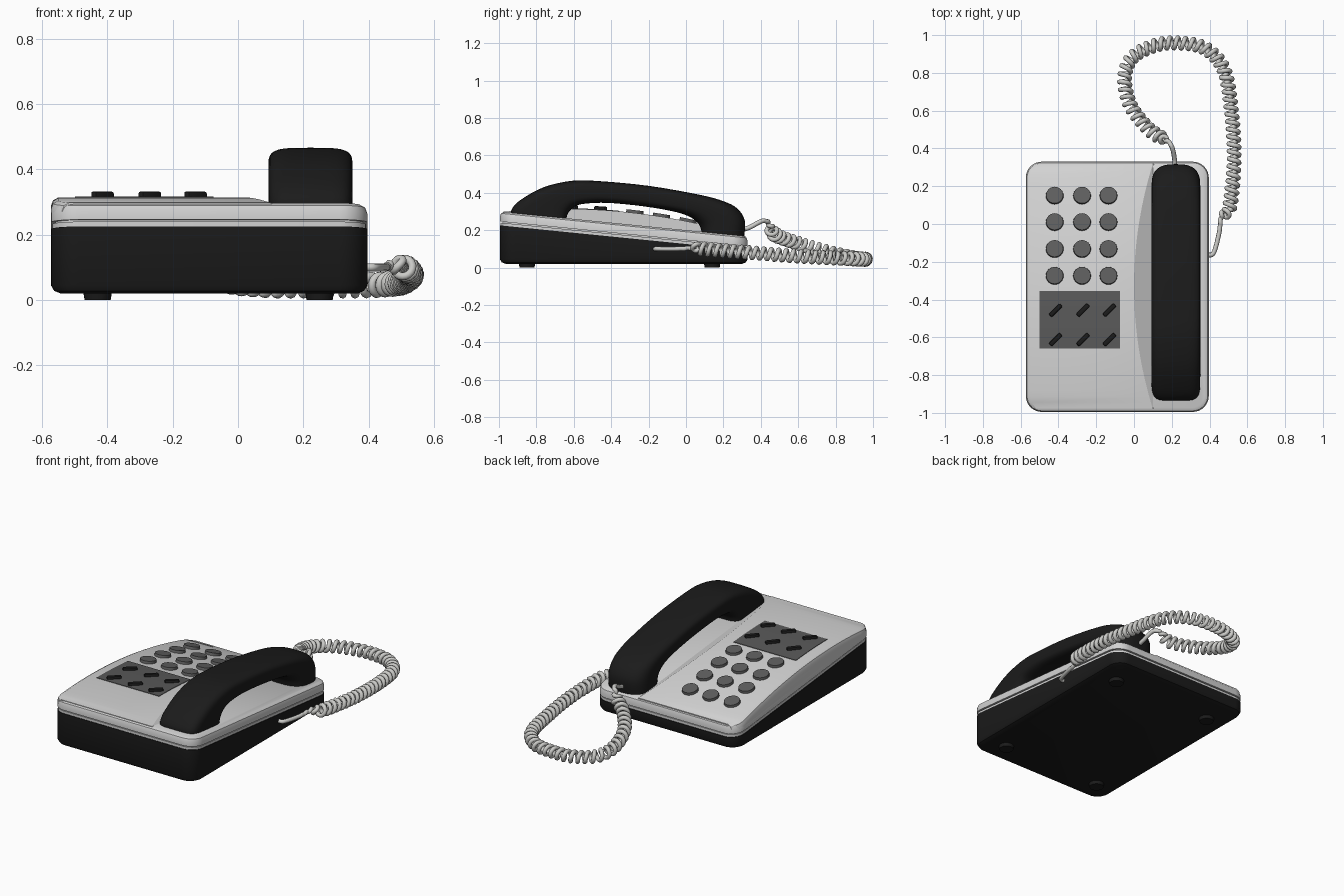
import bpy, bmesh, math
from mathutils import Vector, Matrix

if "Cube" in bpy.data.objects:
    bpy.data.objects.remove(bpy.data.objects["Cube"])


def material(name, r, g, b):
    m = bpy.data.materials.new(name)
    m.diffuse_color = (r, g, b, 1)
    m.use_nodes = True
    m.node_tree.nodes["Principled BSDF"].inputs["Base Color"].default_value = m.diffuse_color
    return m


BLACK = material("black plastic", .011, .011, .011)
LIGHT = material("light grey plastic", .65, .65, .65)
GREY = material("grey keys", .115, .115, .115)
PANEL = material("dark grey panel", .10, .10, .10)
CORD = material("cord grey", .60, .60, .58)


def finish(name, bm, mat, angle=35):
    bmesh.ops.recalc_face_normals(bm, faces=bm.faces)
    me = bpy.data.meshes.new(name)
    bm.to_mesh(me)
    bm.free()
    me.materials.append(mat)
    ob = bpy.data.objects.new(name, me)
    bpy.context.collection.objects.link(ob)
    bpy.ops.object.select_all(action='DESELECT')
    ob.select_set(True)
    bpy.context.view_layer.objects.active = ob
    bpy.ops.object.shade_smooth_by_angle(angle=math.radians(angle))
    return ob


def loft(name, rows, mat, angle=35):
    """Skin closed rings of points and cap both ends."""
    bm = bmesh.new()
    rings = [[bm.verts.new(p) for p in r] for r in rows]
    n = len(rings[0])
    for a, b in zip(rings, rings[1:]):
        for i in range(n):
            j = (i + 1) % n
            bm.faces.new((a[i], a[j], b[j], b[i]))
    bm.faces.new(rings[0])
    bm.faces.new(rings[-1])
    return finish(name, bm, mat, angle)


def smooth_path(pts, steps):
    """Catmull-Rom samples through tuples of any size."""
    v = [Vector(p) for p in pts]
    v = [v[0]] + v + [v[-1]]
    out = []
    for a, b, c, d in zip(v, v[1:], v[2:], v[3:]):
        for k in range(steps):
            t = k / steps
            out.append((b * 2 + (c - a) * t + (a * 2 - b * 5 + c * 4 - d) * t * t
                        + (b * 3 - a - c * 3 + d) * t ** 3) * .5)
    return out + [v[-1]]


# Housing measurements: sloping seam, sloping cradle and crowned deck
CX, CY, HX, HY, R = -.0885, -.3325, .4845, .6625, .085


def seam(y):
    return .225 - .1 * (y + .99)


def cradle(y):
    return .295 - .1 * (y + .95)


def bulge(y):
    return max(0, 1 - ((y + .33) / .65) ** 2)


def deck(y):
    return cradle(y) + .065 * bulge(y)


def outline(inset, height):
    pts = []
    r = max(R - inset, .02)
    for q, (sx, sy) in enumerate([(1, 1), (-1, 1), (-1, -1), (1, -1)]):
        for k in range(9):
            a = math.pi / 2 * (q + k / 8)
            x = CX + sx * (HX - inset - r) + r * math.cos(a)
            y = CY + sy * (HY - inset - r) + r * math.sin(a)
            pts.append((x, y, height(y)))
    return pts


# Black base
loft("base", [outline(.03, lambda y: .02), outline(.01, lambda y: .028),
              outline(0, lambda y: .045), outline(0, seam)], BLACK)

# Light top shell with its seam groove
shell = [(.004, seam, 0), (.004, seam, .015), (.013, seam, .015), (.013, seam, .021),
         (0, seam, .021), (0, cradle, -.026), (.006, cradle, -.009), (.022, cradle, 0)]
loft("top_shell", [outline(i, lambda y, f=f, d=d: f(y) + d) for i, f, d in shell], LIGHT)

# Crowned key deck, cut away in an arc beside the cradle
rows = []
for k in range(41):
    y = -.978 + 1.296 * k / 40
    c = max(0, abs(y - CY) - (HY - R))
    xl = CX - HX + R - math.sqrt(max(0, R * R - c * c))
    s, low = deck(y), cradle(y) - .028
    xr = .10 - .10 * bulge(y)
    rows.append([(xl, y, low), (xl, y, max(low + .001, s - .026)), (xl + .006, y, s - .009),
                 (xl + .022, y, s), (xr, y, s), (.105, y, cradle(y) - .003), (.105, y, low)])
loft("key_deck", rows, LIGHT, 30)

# Dark panel under the function keys
rows = []
for k in range(9):
    y = -.66 + .305 * k / 8
    rows.append([(-.50, y, deck(y) - .003), (-.50, y, deck(y) + .003),
                 (-.075, y, deck(y) + .003), (-.075, y, deck(y) - .003)])
loft("function_panel", rows, PANEL)


def on_deck(x, y):
    slope = math.atan((deck(y + .01) - deck(y - .01)) / .02)
    return Matrix.Translation((x, y, deck(y))) @ Matrix.Rotation(slope, 4, 'X')


def disc(name, mtx, r, depth, mat, bev):
    bm = bmesh.new()
    bmesh.ops.create_cone(bm, cap_ends=True, segments=24, radius1=r, radius2=r - bev,
                          depth=depth, matrix=mtx)
    return finish(name, bm, mat)


# Round number keys and slanted function keys
for cx in (-.42, -.275, -.135):
    for y in (.15, .01, -.132, -.274):
        disc("number_key", on_deck(cx, y), .049, .03, GREY, .004)
    for y in (-.457, -.612):
        bm = bmesh.new()
        bmesh.ops.create_cube(bm, size=1, matrix=on_deck(cx + .005, y)
                              @ Matrix.Rotation(math.pi / 4, 4, 'Z')
                              @ Matrix.Diagonal((.082, .024, .038, 1)))
        bmesh.ops.bevel(bm, geom=bm.edges[:], offset=.007, segments=2, affect='EDGES', profile=.5)
        finish("function_key", bm, BLACK)

# Feet
for x in (-.43, .25):
    for y in (-.85, .14):
        disc("foot", Matrix.Translation((x, y, .015)) @ Matrix.Rotation(math.pi, 4, 'X'),
             .045, .03, BLACK, .005)

# Handset: outer y, outer z, inner y, inner z, squareness
stations = [(-.935, .275, -.64, .245, 5), (-.93, .315, -.635, .28, 5), (-.88, .365, -.615, .31, 4.5),
            (-.76, .43, -.575, .335, 4), (-.61, .464, -.50, .345, 4), (-.46, .462, -.40, .345, 4),
            (-.2, .437, -.23, .328, 4), (.07, .39, -.08, .303, 3.7), (.2, .355, .0, .28, 3.3),
            (.275, .315, .045, .255, 3), (.315, .25, .075, .22, 2.8), (.31, .16, .09, .155, 2.8)]
rows = []
for oy, oz, iy, iz, n in [tuple(bpy_v) for bpy_v in smooth_path(stations, 4)]:
    ring = []
    for k in range(32):
        a = 2 * math.pi * k / 32
        c, s = math.cos(a), math.sin(a)
        u = math.copysign(abs(c) ** (2 / n), c)
        t = .5 + .5 * math.copysign(abs(s) ** (2 / n), s)
        ring.append((.222 + .129 * u, iy + (oy - iy) * t, iz + (oz - iz) * t))
    rows.append(ring)
loft("handset", rows, BLACK, 50)

# Coiled cord: x, y, z, coil radius along one path
H = .028
path = [(.215, .29, .20, 0), (.215, .34, .215, 0), (.20, .41, .25, 0), (.17, .445, .235, .006),
        (.14, .46, .19, H), (.07, .51, .16, H), (-.02, .63, .12, H), (-.05, .77, .08, H),
        (-.01, .88, .055, H), (.11, .945, .045, H), (.24, .958, .045, H), (.375, .93, .045, H),
        (.475, .82, .05, H), (.515, .61, .06, H), (.53, .34, .08, H), (.505, .08, .10, H),
        (.465, .05, .105, .006), (.45, -.05, .10, 0), (.42, -.155, .10, 0), (.38, -.16, .10, 0)]
line = smooth_path(path, 70)
pts, dist = [], 0
for i, p in enumerate(line):
    here = p.to_3d()
    a, b = line[max(i - 1, 0)].to_3d(), line[min(i + 1, len(line) - 1)].to_3d()
    dist += (here - a).length if i else 0
    tan = (b - a).normalized()
    side = tan.cross(Vector((0, 0, 1))).normalized()
    up = side.cross(tan)
    ang = dist / .04 * 2 * math.pi
    pts.append(here + (side * math.cos(ang) + up * math.sin(ang)) * max(p[3], 0))
cu = bpy.data.curves.new("coiled_cord", 'CURVE')
cu.dimensions = '3D'
cu.bevel_depth = .0125
cu.bevel_resolution = 2
cu.use_fill_caps = True
sp = cu.splines.new('POLY')
sp.points.add(len(pts) - 1)
for q, p in zip(sp.points, pts):
    q.co = (*p, 1)
cu.materials.append(CORD)
cord = bpy.data.objects.new("coiled_cord", cu)
bpy.context.collection.objects.link(cord)
bpy.ops.object.select_all(action='DESELECT')
cord.select_set(True)
bpy.context.view_layer.objects.active = cord
bpy.ops.object.convert(target='MESH')
